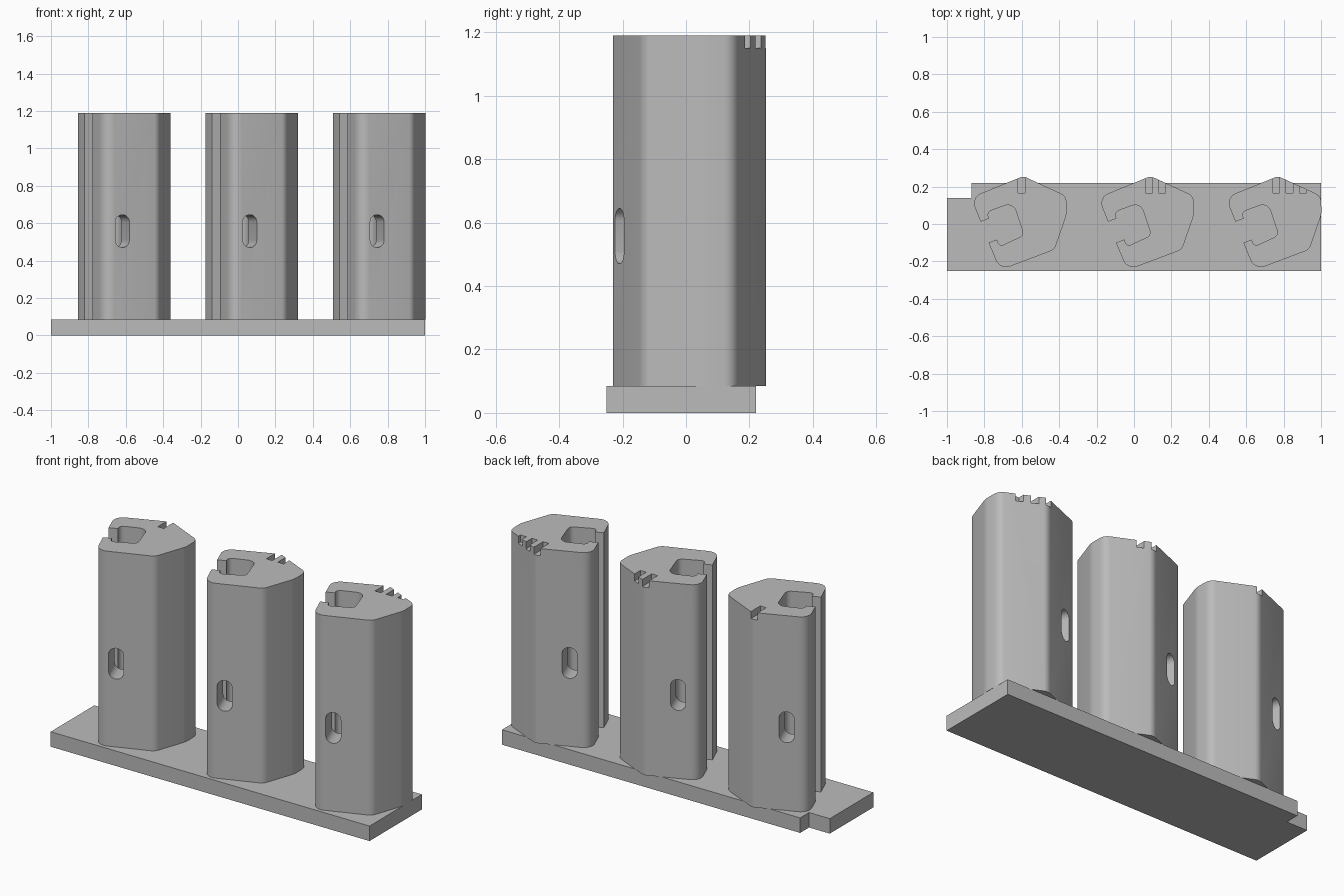
import bpy, bmesh, math
from mathutils import Vector, Matrix

if "Cube" in bpy.data.objects:
    bpy.data.objects.remove(bpy.data.objects["Cube"])

grey = bpy.data.materials.new("plain grey")
grey.diffuse_color = (0.5, 0.5, 0.5, 1)
grey.use_nodes = True
grey.node_tree.nodes["Principled BSDF"].inputs["Base Color"].default_value = grey.diffuse_color

SPACING = 0.681
BASE_TOP, TOP = 0.085, 1.19


def rounded(corners, steps=6):
    """Turn (x, y, radius) corners into a polygon with filleted corners."""
    pts = []
    n = len(corners)
    for i, (x, y, r) in enumerate(corners):
        p = Vector((x, y))
        if r == 0:
            pts.append(p)
            continue
        a = (Vector(corners[i - 1][:2]) - p).normalized()
        b = (Vector(corners[(i + 1) % n][:2]) - p).normalized()
        half = a.angle(b) / 2
        centre = p + (a + b).normalized() * (r / math.sin(half))
        start = p + a * (r / math.tan(half)) - centre
        end = p + b * (r / math.tan(half)) - centre
        sweep = start.angle_signed(end)
        for k in range(steps + 1):
            pts.append(centre + Matrix.Rotation(-sweep * k / steps, 2) @ start)
    return pts


def add_prism(bm, pts, z0, z1, matrix=Matrix.Identity(4)):
    """Extrude a 2D outline from z0 to z1, then transform it."""
    low = [bm.verts.new(matrix @ Vector((p[0], p[1], z0))) for p in pts]
    high = [bm.verts.new(matrix @ Vector((p[0], p[1], z1))) for p in pts]
    faces = [bm.faces.new(low), bm.faces.new(high)]
    for i in range(len(pts)):
        j = (i + 1) % len(pts)
        faces.append(bm.faces.new((low[i], low[j], high[j], high[i])))
    bmesh.ops.recalc_face_normals(bm, faces=faces)


def make_object(name, bm):
    mesh = bpy.data.meshes.new(name)
    bm.to_mesh(mesh)
    bm.free()
    mesh.materials.append(grey)
    obj = bpy.data.objects.new(name, mesh)
    bpy.context.collection.objects.link(obj)
    return obj


def box(x0, x1, y0, y1):
    return [(x0, y0), (x1, y0), (x1, y1), (x0, y1)]


# Base plate with a stepped back left corner
bm = bmesh.new()
add_prism(bm, [(-1, -0.25), (1, -0.25), (1, 0.22), (-0.87, 0.22),
               (-0.87, 0.14), (-1, 0.14)], 0, BASE_TOP)
make_object("base_plate", bm)

# Column cross-section: outer wall, side opening and inner pocket
outline = rounded([
    (-0.592, 0.256, 0.05), (-0.872, 0.142, 0.057),
    (-0.82, 0.012, 0), (-0.774, 0.03, 0),
    (-0.79, 0.062, 0.025), (-0.647, 0.115, 0.045),
    (-0.588, -0.06, 0.03), (-0.718, -0.12, 0.02),
    (-0.733, -0.083, 0), (-0.777, -0.10, 0),
    (-0.717, -0.247, 0.06), (-0.425, -0.137, 0.05),
    (-0.36, 0.05, 0.12), (-0.362, 0.15, 0.05)])

# Tall oval cross-hole, perpendicular to the slanted front wall
W, H = 0.04, 0.0875
oval = rounded([(-W, -H, 0.0395), (W, -H, 0.0395),
                (W, H, 0.0395), (-W, H, 0.0395)])
across = (Matrix.Translation((-0.617, -0.212, 0.5575))
          @ Matrix.Rotation(math.radians(20), 4, 'Z')
          @ Matrix.Rotation(math.radians(90), 4, 'X'))

for i in range(3):
    bm = bmesh.new()
    add_prism(bm, outline, BASE_TOP, TOP)
    column = make_object(f"column_{i + 1}", bm)

    # Cutter: cross-hole plus one, two or three index notches
    bm = bmesh.new()
    add_prism(bm, oval, -0.6, 0.2, across)
    for k in range(i + 1):
        x = -0.62 + 0.071 * k
        add_prism(bm, box(x, x + 0.037, 0.167, 0.4), 1.15, 1.3)
    cutter = make_object("cutter", bm)
    cutter.hide_render = True

    mod = column.modifiers.new("cuts", 'BOOLEAN')
    mod.operation = 'DIFFERENCE'
    mod.solver = 'EXACT'
    mod.object = cutter
    bpy.ops.object.select_all(action='DESELECT')
    column.select_set(True)
    bpy.context.view_layer.objects.active = column
    bpy.ops.object.modifier_apply(modifier=mod.name)
    bpy.data.objects.remove(cutter)
    bpy.ops.object.shade_smooth_by_angle(angle=math.radians(30))
    column.location.x = SPACING * i
